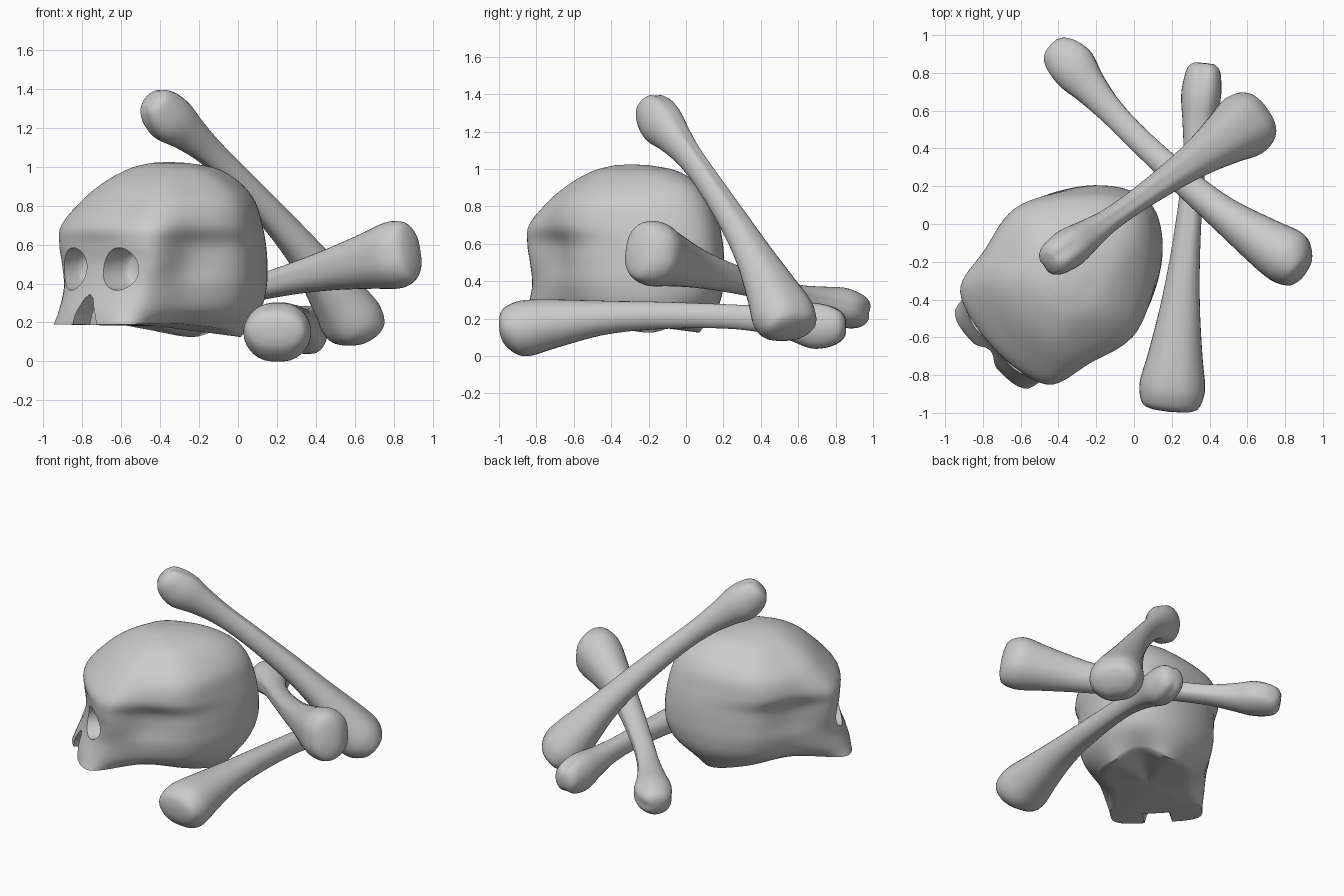
import bpy, bmesh, math
from mathutils import Vector, Matrix

if "Cube" in bpy.data.objects:
    bpy.data.objects.remove(bpy.data.objects["Cube"])


def spline(p, closed, n):
    """Catmull-Rom curve through points p, n steps per span."""
    out, m = [], len(p)
    for i in range(m if closed else m - 1):
        if closed:
            a, b, c, d = (p[(i + k) % m] for k in (-1, 0, 1, 2))
        else:
            a, b, c, d = (p[min(max(i + k, 0), m - 1)] for k in (-1, 0, 1, 2))
        for j in range(n):
            t = j / n
            out.append(0.5 * (2 * b + (c - a) * t + (2 * a - 5 * b + 4 * c - d) * t * t
                              + (3 * b - a - 3 * c + d) * t ** 3))
    if not closed:
        out.append(p[-1])
    return out


def loft(name, rings, start, end, matrix):
    """Skin rings of points and close both ends with a centre point."""
    bm = bmesh.new()
    vr = [[bm.verts.new(p) for p in r] for r in rings]
    n = len(vr[0])
    for r, s in zip(vr, vr[1:]):
        for i in range(n):
            bm.faces.new((r[i], r[(i + 1) % n], s[(i + 1) % n], s[i]))
    for ring, tip in ((vr[0], start), (vr[-1], end)):
        c = bm.verts.new(tip)
        for i in range(n):
            bm.faces.new((ring[i], ring[(i + 1) % n], c))
    bmesh.ops.recalc_face_normals(bm, faces=bm.faces)
    me = bpy.data.meshes.new(name)
    bm.to_mesh(me)
    bm.free()
    ob = bpy.data.objects.new(name, me)
    bpy.context.collection.objects.link(ob)
    ob.matrix_world = matrix
    return ob


def smooth(ob, angle):
    bpy.ops.object.select_all(action='DESELECT')
    ob.select_set(True)
    bpy.context.view_layer.objects.active = ob
    bpy.ops.object.shade_smooth_by_angle(angle=math.radians(angle))


# Skull: height, front centre, then half outline (forward, side) pairs, back centre
ROWS = [
    (.175, .60, .55, .285, .20, .25, -.10, .29, -.33, .18, -.39),
    (.26, .595, .52, .28, .22, .33, -.10, .39, -.40, .25, -.52),
    (.38, .55, .475, .29, .22, .36, -.10, .43, -.43, .265, -.58),
    (.50, .525, .455, .325, .20, .36, -.10, .435, -.44, .26, -.59),
    (.60, .53, .465, .335, .20, .37, -.10, .435, -.435, .255, -.58),
    (.70, .535, .455, .33, .22, .41, -.08, .455, -.42, .245, -.56),
    (.82, .43, .37, .27, .20, .38, -.08, .425, -.39, .225, -.515),
    (.92, .32, .28, .19, .16, .28, -.06, .33, -.33, .17, -.43),
    (.99, .20, .17, .12, .10, .18, -.03, .21, -.22, .12, -.28),
    (1.02, .10, .09, .04, .06, .07, 0, .08, -.08, .05, -.10),
]
BASE_DIP = (.015, .015, .02, -.01, -.05, 0)   # uneven lower edge

controls = []
for k, (z, front, *mid, back) in enumerate(ROWS):
    half = [(front, 0)] + list(zip(mid[0::2], mid[1::2])) + [(back, 0)]
    pts = [Vector((a, w, z + (BASE_DIP[i] if k == 0 else 0))) for i, (a, w) in enumerate(half)]
    pts += [Vector((p.x, -p.y, p.z)) for p in pts[-2:0:-1]]
    controls.append(spline(pts, True, 8))
columns = [spline(list(c), False, 6) for c in zip(*controls)]
rings = [list(r) for r in zip(*columns)]
# underside rings turned inwards
centre = Vector((.08, 0, .18))
under = [[p.lerp(centre, t) for p in rings[0]] for t in (.75, .45, .15)]
forward = Vector((-.73, -.683, 0)).normalized()
skull_matrix = Matrix.Translation((-.35, -.286, 0)) @ Matrix.Rotation(
    math.atan2(forward.y, forward.x), 4, 'Z')
skull = loft("skull", under + rings, centre, (.01, 0, 1.025), skull_matrix)

# Eye sockets and nose opening
cutters = []
for side in (-1, 1):
    eye = [[(a, side * .172 + r * .112 * math.cos(t), .475 + r * .112 * math.sin(t))
            for t in (math.tau * i / 32 for i in range(32))]
           for a, r in ((.355, .72), (.37, .86), (.40, .94), (.80, 1.05))]
    cutters.append(loft("eye_cutter", eye, (.35, side * .172, .475), (.8, side * .172, .475), skull_matrix))
nose = [[(a, y, z) for y, z in ((-.12, .08), (-.075, .24), (-.03, .325), (0, .345),
                               (.03, .325), (.075, .24), (.12, .08))] for a in (.48, .8)]
cutters.append(loft("nose_cutter", nose, (.48, 0, .2), (.8, 0, .2), skull_matrix))
bpy.context.view_layer.objects.active = skull
for c in cutters:
    c.hide_render = True
    mod = skull.modifiers.new("opening", 'BOOLEAN')
    mod.operation, mod.solver, mod.object = 'DIFFERENCE', 'EXACT', c
    bpy.ops.object.modifier_apply(modifier=mod.name)
for c in cutters:
    bpy.data.objects.remove(c)
smooth(skull, 55)

# Long bone: position, half width, half height, bow, groove depth
BONE = [
    (0, .09, .06, .02, .04), (.012, .145, .105, .01, .06), (.045, .17, .148, 0, .06),
    (.085, .172, .158, 0, .05), (.16, .145, .135, .02, .04), (.30, .105, .095, .05, .04),
    (.45, .078, .08, .06, .08), (.62, .062, .073, .055, .12), (.74, .064, .078, .04, .12),
    (.83, .085, .10, .02, .08), (.90, .105, .13, 0, .06), (.95, .10, .125, -.005, .12),
    (.985, .085, .095, -.005, .18), (1, .055, .055, -.005, .12),
]


def bone(name, big_end, small_end, up):
    a, b = Vector(big_end), Vector(small_end)
    x = (b - a).normalized()
    y = Vector(up).cross(x).normalized()
    matrix = Matrix.Translation(a) @ Matrix((x, y, x.cross(y))).transposed().to_4x4()
    length = (b - a).length
    ctrl = []
    for t, w, h, bow, groove in BONE:
        ring = []
        for i in range(32):
            ang = math.tau * i / 32
            c, s = math.cos(ang), math.sin(ang)
            dent = 1 - groove * math.exp(-(c / .35) ** 2)
            ring.append(Vector((t * length, w * c, bow + h * s * dent)))
        ctrl.append(ring)
    cols = [spline(list(c), False, 4) for c in zip(*ctrl)]
    ob = loft(name, [list(r) for r in zip(*cols)], (-.005, 0, .02),
              (length + .003, 0, -.005), matrix)
    smooth(ob, 60)


bone("flat_bone", (.19, -.99, .15), (.372, .85, .165), (0, 0, 1))
bone("crossing_bone", (.895, -.255, .57), (-.44, .935, .23), (-.67, -.74, 0))
bone("leaning_bone", (.66, .575, .135), (-.445, -.2, 1.355), (0, 0, 1))
